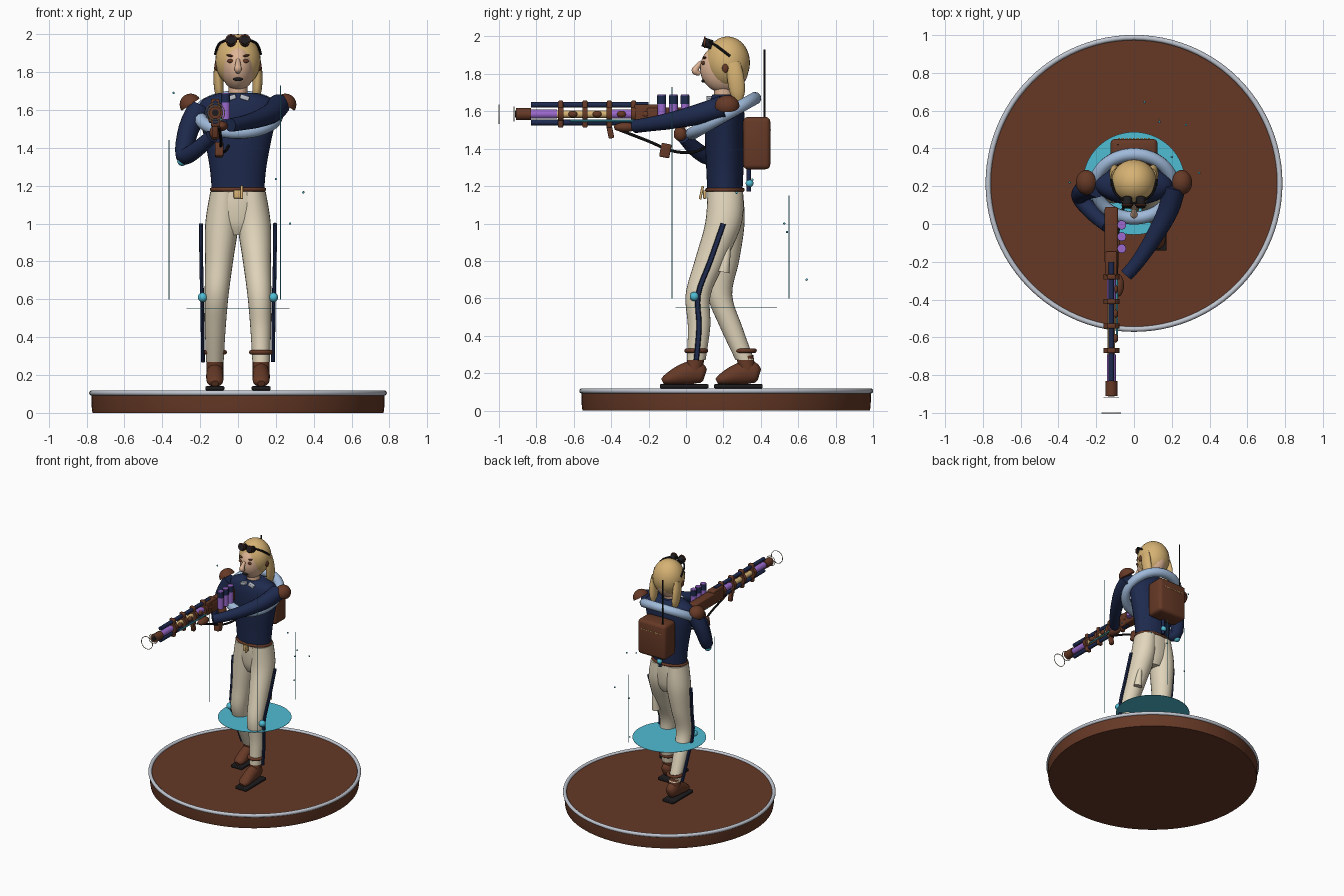
import bpy, bmesh, math
from mathutils import Vector, Matrix, Euler

if "Cube" in bpy.data.objects:
    bpy.data.objects.remove(bpy.data.objects["Cube"])


def material(name, *rgb):
    lin = [((c / 255 + 0.055) / 1.055) ** 2.4 for c in rgb] + [1]
    m = bpy.data.materials.new(name)
    m.use_nodes = True
    m.diffuse_color = lin
    m.node_tree.nodes["Principled BSDF"].inputs["Base Color"].default_value = lin
    return m


BROWN = material("leather brown", 102, 57, 38)
NAVY = material("navy cloth", 30, 42, 78)
CREAM = material("cream cloth", 226, 214, 188)
BLOND = material("blond gold", 214, 178, 115)
SKIN = material("skin", 222, 180, 150)
SCARF = material("pale blue", 160, 186, 218)
CYAN = material("cyan glow", 80, 188, 212)
PURPLE = material("purple cell", 155, 105, 205)
BLACK = material("black rubber", 30, 28, 30)
SILVER = material("silver", 192, 197, 207)


def finish(name, bm, mat, matrix=None):
    if matrix:
        bmesh.ops.transform(bm, matrix=matrix, verts=bm.verts)
    bmesh.ops.recalc_face_normals(bm, faces=bm.faces)
    mesh = bpy.data.meshes.new(name)
    bm.to_mesh(mesh)
    bm.free()
    for p in mesh.polygons:
        p.use_smooth = True
    mesh.set_sharp_from_angle(angle=math.radians(40))
    mesh.materials.append(mat)
    ob = bpy.data.objects.new(name, mesh)
    bpy.context.collection.objects.link(ob)
    return ob


def place(loc, size, rot=(0, 0, 0)):
    return Matrix.LocRotScale(Vector(loc), Euler(rot), Vector(size))


def box(name, loc, size, mat, bevel=0.0, rot=(0, 0, 0)):
    bm = bmesh.new()
    bmesh.ops.create_cube(bm, size=1)
    bmesh.ops.transform(bm, matrix=place((0, 0, 0), size), verts=bm.verts)
    if bevel:
        bmesh.ops.bevel(bm, geom=bm.edges[:], offset=bevel, segments=3, profile=0.5, affect='EDGES')
    return finish(name, bm, mat, place(loc, (1, 1, 1), rot))


def ball(name, loc, size, mat, rot=(0, 0, 0), half=False):
    bm = bmesh.new()
    bmesh.ops.create_uvsphere(bm, u_segments=28, v_segments=18, radius=1)
    if half:
        cut = bmesh.ops.bisect_plane(bm, geom=bm.verts[:] + bm.edges[:] + bm.faces[:],
                                     plane_co=(0, 0, 0), plane_no=(0, 0, 1), clear_inner=True)
        bmesh.ops.holes_fill(bm, edges=[e for e in bm.edges if e.is_boundary])
    return finish(name, bm, mat, place(loc, size, rot))


def sweep(name, pts, mat, sides=16, smooth=4, level=False, closed=False):
    """Skin rings (x, y, z, rx, ry) along a smoothed path; level keeps rings horizontal."""
    pts = [Vector(p if len(p) == 5 else (*p, p[3])) for p in pts]
    n, path = len(pts), []
    get = (lambda i: pts[i % n]) if closed else (lambda i: pts[max(0, min(n - 1, i))])
    for i in range(n if closed else n - 1):
        a, b, c, d = (get(i + k) for k in (-1, 0, 1, 2))
        for s in range(smooth):
            t = s / smooth
            path.append(b + 0.5 * t * (c - a + t * (2 * a - 5 * b + 4 * c - d + t * (3 * (b - c) + d - a))))
    if not closed:
        path.append(pts[-1])
    m, bm, rings, side = len(path), bmesh.new(), [], None
    for i, p in enumerate(path):
        lo, hi = (path[i - 1], path[(i + 1) % m]) if closed else (path[max(0, i - 1)], path[min(m - 1, i + 1)])
        way = Vector((0, 0, 1)) if level else (hi.xyz - lo.xyz).normalized()
        if side is None:
            side = Vector((1, 0, 0)) if abs(way.x) < 0.8 else Vector((0, 0, 1))
        side = (side - way * side.dot(way)).normalized()
        up = way.cross(side)
        rings.append([bm.verts.new(p.xyz + side * p[3] * math.cos(a) + up * p[4] * math.sin(a))
                      for a in (math.tau * k / sides for k in range(sides))])
    for i in range(m if closed else m - 1):
        a, b = rings[i], rings[(i + 1) % m]
        for k in range(sides):
            j = (k + 1) % sides
            bm.faces.new((a[k], a[j], b[j], b[k]))
    if not closed:
        bm.faces.new(rings[0])
        bm.faces.new(rings[-1])
    return finish(name, bm, mat)


def rod(name, a, b, r, mat, sides=16):
    return sweep(name, [(*a, r), (*b, r)], mat, sides, smooth=1)


def ring(name, loc, rx, ry, r, mat, axis='Z', tilt=0.0, steps=24):
    pts = []
    for k in range(steps):
        c, s = rx * math.cos(math.tau * k / steps), ry * math.sin(math.tau * k / steps)
        off = (c, s, s * tilt) if axis == 'Z' else (c, 0, s)
        pts.append((loc[0] + off[0], loc[1] + off[1], loc[2] + off[2], r))
    return sweep(name, pts, mat, 10, smooth=3, closed=True)


# Display base and glowing disc
MID = 0.215
sweep("base", [(0, MID, z, r) for z, r in ((0, 0.768), (0.02, 0.772), (0.105, 0.775))], BROWN, 96, 1, True)
ring("base_rim", (0, MID, 0.105), 0.772, 0.772, 0.014, SILVER, steps=32)
rod("glow_disc", (0, MID, 0.549), (0, MID, 0.551), 0.272, CYAN, 64)

# Legs, boots and side stripes: side, knee and ankle positions along y
LEGS = (("left", 1, (0.21, 0.2, 0.13, 0.065, 0.07, 0.055), -0.01),
        ("right", -1, (0.21, 0.215, 0.2, 0.18, 0.24, 0.315), 0.28))
SHAPE = ((1.17, 0.072, 0.074, 0.095), (1.0, 0.085, 0.088, 0.098), (0.8, 0.1, 0.074, 0.084),
         (0.62, 0.113, 0.063, 0.067), (0.45, 0.12, 0.055, 0.06), (0.27, 0.122, 0.046, 0.05))
for side, s, ys, foot in LEGS:
    sweep(side + "_leg", [(s * x, y, z, rx, ry) for (z, x, rx, ry), y in zip(SHAPE, ys)], CREAM, 24, 5, True)
    sweep(side + "_stripe", [(s * x, y, z, 0.01, 0.014) for x, y, z in
          zip((0.196, 0.194, 0.19, 0.187, 0.185), ys[1:], (1.0, 0.8, 0.62, 0.45, 0.27))], NAVY, 8)
    ball(side + "_knee_light", (s * 0.187, ys[3] - 0.02, 0.61), (0.025,) * 3, CYAN)
    ring(side + "_ankle_band", (s * 0.122, ys[5], 0.32), 0.052, 0.052, 0.012, BROWN)
    sweep(side + "_boot", [(s * 0.122, foot + y, z, rx, rz) for y, z, rx, rz in
          ((-0.115, 0.155, 0.02, 0.016), (-0.09, 0.166, 0.042, 0.03), (-0.02, 0.19, 0.046, 0.052),
           (0.05, 0.205, 0.045, 0.062), (0.095, 0.195, 0.038, 0.05), (0.112, 0.19, 0.018, 0.03))], BROWN)
    rod(side + "_boot_shaft", (s * 0.122, foot + 0.05, 0.2), (s * 0.122, ys[5], 0.29), 0.045, BROWN)
    box(side + "_sole", (s * 0.122, foot, 0.13), (0.1, 0.26, 0.022), BLACK, 0.006)
sweep("hips", [(0, 0.21, z, rx, ry) for z, rx, ry in ((0.94, 0.07, 0.06), (1.0, 0.12, 0.085),
      (1.1, 0.155, 0.096), (1.18, 0.14, 0.095))], CREAM, 28, 4, True)
sweep("trouser_pouch", [(0.13, 0.2, 0.74, 0.032), (0.13, 0.215, 0.82, 0.022), (0.13, 0.23, 0.9, 0.008)], CREAM)

# Torso, belt, neck and collar
sweep("jacket", [(0, 0.208, z, rx, ry) for z, rx, ry in ((1.17, 0.138, 0.094), (1.3, 0.15, 0.1),
      (1.45, 0.178, 0.107), (1.58, 0.205, 0.105), (1.65, 0.19, 0.09), (1.69, 0.1, 0.065))], NAVY, 32, 5, True)
ring("belt", (0, 0.208, 1.18), 0.138, 0.095, 0.011, BROWN)
box("buckle", (0, 0.1, 1.155), (0.045, 0.018, 0.045), BLOND, 0.004)
rod("belt_charm", (0.02, 0.075, 1.13), (0.02, 0.09, 1.2), 0.007, BLOND)
rod("neck", (0, 0.2, 1.65), (0, 0.2, 1.77), 0.05, SKIN)
ring("scarf", (0, 0.2, 1.575), 0.205, 0.168, 0.035, SCARF, tilt=0.56)

# Arms, gloves and shoulder pads
sweep("left_sleeve", [(0.215, 0.2, 1.625, 0.06), (0.18, 0.07, 1.585, 0.055), (0.1, -0.08, 1.55, 0.045),
      (0.02, -0.2, 1.53, 0.038), (-0.04, -0.27, 1.52, 0.036)], NAVY)
sweep("right_sleeve", [(-0.2, 0.2, 1.62, 0.06), (-0.26, 0.18, 1.5, 0.055), (-0.285, 0.14, 1.36, 0.045),
      (-0.22, 0.06, 1.39, 0.042), (-0.14, -0.01, 1.46, 0.036)], NAVY)
ball("left_glove", (-0.085, -0.325, 1.515), (0.032, 0.06, 0.026), BROWN)
ball("right_glove", (-0.12, -0.03, 1.48), (0.03, 0.035, 0.04), BROWN)
ball("elbow_light", (-0.295, 0.14, 1.33), (0.026,) * 3, CYAN)
for side, s in (("left", 1), ("right", -1)):
    ball(side + "_shoulder_pad", (s * 0.25, 0.22, 1.628), (0.058, 0.066, 0.058), BROWN, (0, s * 0.6, 0), True)
    box(side + "_collar", (s * 0.035, 0.125, 1.665), (0.05, 0.03, 0.025), SILVER, 0.005, (0, s * 0.3, 0))

# Head, face and hair
ball("head", (0, 0.205, 1.83), (0.09, 0.13, 0.132), SKIN)
ball("hair", (0, 0.222, 1.86), (0.12, 0.12, 0.14), BLOND)
sweep("nose", [(0, 0.083, 1.865, 0.01), (0, 0.058, 1.835, 0.016), (0, 0.05, 1.815, 0.02), (0, 0.075, 1.8, 0.01)], SKIN)
ball("mouth", (0, 0.093, 1.762), (0.027, 0.01, 0.009), BLACK)
for side, s in (("left", 1), ("right", -1)):
    ball(side + "_eye", (s * 0.04, 0.092, 1.858), (0.017, 0.009, 0.01), BROWN)
    ball(side + "_brow", (s * 0.042, 0.1, 1.886), (0.02, 0.009, 0.006), BROWN, (0, s * -0.2, 0))
    ball(side + "_ear_cap", (s * 0.115, 0.21, 1.83), (0.01, 0.017, 0.024), BROWN)
    sweep(side + "_hair_lock", [(s * 0.1, 0.25, 1.86, 0.02, 0.04), (s * 0.104, 0.265, 1.78, 0.026, 0.045),
          (s * 0.1, 0.275, 1.7, 0.024, 0.04), (s * 0.095, 0.28, 1.65, 0.012, 0.018)], BLOND)
    rod(side + "_goggle_lens", (s * 0.036, 0.14, 1.955), (s * 0.036, 0.09, 1.972), 0.025, BLACK)
    ring(side + "_goggle_rim", (s * 0.036, 0.1, 1.969), 0.026, 0.026, 0.005, BROWN, 'Y')
sweep("goggle_strap", [(x, y, z, 0.007) for x, y, z in ((-0.12, 0.235, 1.895), (-0.093, 0.155, 1.955),
      (0, 0.11, 1.975), (0.093, 0.155, 1.955), (0.12, 0.235, 1.895))], BLACK, 8)

# Backpack with aerial
box("backpack", (0, 0.378, 1.43), (0.25, 0.145, 0.28), BROWN, 0.025)
for k in range(9):
    box("pack_stitch", (-0.08 + k * 0.02, 0.451, 1.5), (0.012, 0.006, 0.006), BLOND)
rod("aerial", (-0.085, 0.42, 1.55), (-0.085, 0.42, 1.93), 0.0045, BLACK, 8)
rod("pack_nozzle", (0, 0.335, 1.3), (0, 0.335, 1.17), 0.012, NAVY)
ball("pack_light", (0, 0.34, 1.215), (0.021,) * 3, CYAN)

# Long rifle
GX, GZ = -0.12, 1.585
box("rifle_stock", (GX, -0.06, 1.575), (0.07, 0.3, 0.09), BROWN, 0.01)
box("rifle_receiver", (GX, -0.21, GZ), (0.06, 0.13, 0.105), BROWN, 0.008)
for name, z in (("upper_rail", 1.635), ("lower_rail", 1.54)):
    rod(name, (GX, -0.83, z), (GX, -0.2, z), 0.015, NAVY)
for name, a, b, r, mat in (("front_plasma", -0.83, -0.69, 0.024, PURPLE), ("barrel_core", -0.7, -0.4, 0.02, BLOND),
                           ("rear_plasma", -0.4, -0.25, 0.024, PURPLE), ("muzzle", -0.91, -0.83, 0.032, BROWN),
                           ("muzzle_bore", -0.914, -0.908, 0.018, BLACK)):
    rod(name, (GX, a, GZ), (GX, b, GZ), r, mat)
rod("coolant_pipe", (GX + 0.03, -0.62, 1.55), (GX + 0.03, -0.28, 1.55), 0.006, CYAN, 8)
for k in range(4):
    y = -0.67 + k * 0.13
    rod("barrel_clamp", (GX, y - 0.014, GZ), (GX, y + 0.014, GZ), 0.042, BROWN)
    box("clamp_plate", (GX, y, GZ), (0.045, 0.028, 0.145), BROWN, 0.008)
    ball("core_bead", (GX + 0.02, y + 0.065, GZ), (0.016, 0.024, 0.018), BROWN)
for y, r in ((-0.92, 0.038), (-1.0, 0.05)):
    ring("muzzle_hoop", (GX, y, GZ), r, r, 0.0025, CREAM, 'Y')
for y in (-0.005, -0.067, -0.13):
    rod("cell", (-0.065, y, 1.55), (-0.065, y, 1.64), 0.023, PURPLE)
    rod("cell_cap", (-0.065, y, 1.64), (-0.065, y, 1.685), 0.024, NAVY)
    rod("cell_top", (-0.065, y, 1.685), (-0.065, y, 1.69), 0.022, PURPLE)
box("fore_grip", (GX, -0.405, 1.49), (0.03, 0.03, 0.07), BROWN, 0.006, (0.2, 0, 0))
box("rear_grip", (GX, -0.03, 1.5), (0.035, 0.045, 0.1), BROWN, 0.008, (-0.3, 0, 0))
sweep("sling", [(-0.1, -0.38, 1.51, 0.008), (-0.09, -0.2, 1.44, 0.008), (-0.09, -0.08, 1.39, 0.008),
      (-0.07, 0.03, 1.38, 0.008), (-0.05, 0.11, 1.41, 0.008)], BLACK, 8)
box("sling_pouch", (-0.1, -0.11, 1.39), (0.045, 0.055, 0.075), BROWN, 0.008, (-0.2, 0, 0))

# Thin light beams and drifting sparks
for x, y, top in ((0.225, -0.075, 1.73), (-0.365, 0.15, 1.44), (0.135, 0.55, 1.15)):
    rod("light_beam", (x, y, 0.6), (x, y, top), 0.0025, CYAN, 6)
for p in ((-0.34, 0.22, 1.69), (0.345, 0.27, 1.165), (0.2, 0.355, 1.235),
          (0.275, 0.525, 1.0), (0.135, 0.54, 0.955), (0.055, 0.645, 0.7)):
    ball("spark", p, (0.006,) * 3, CYAN)
